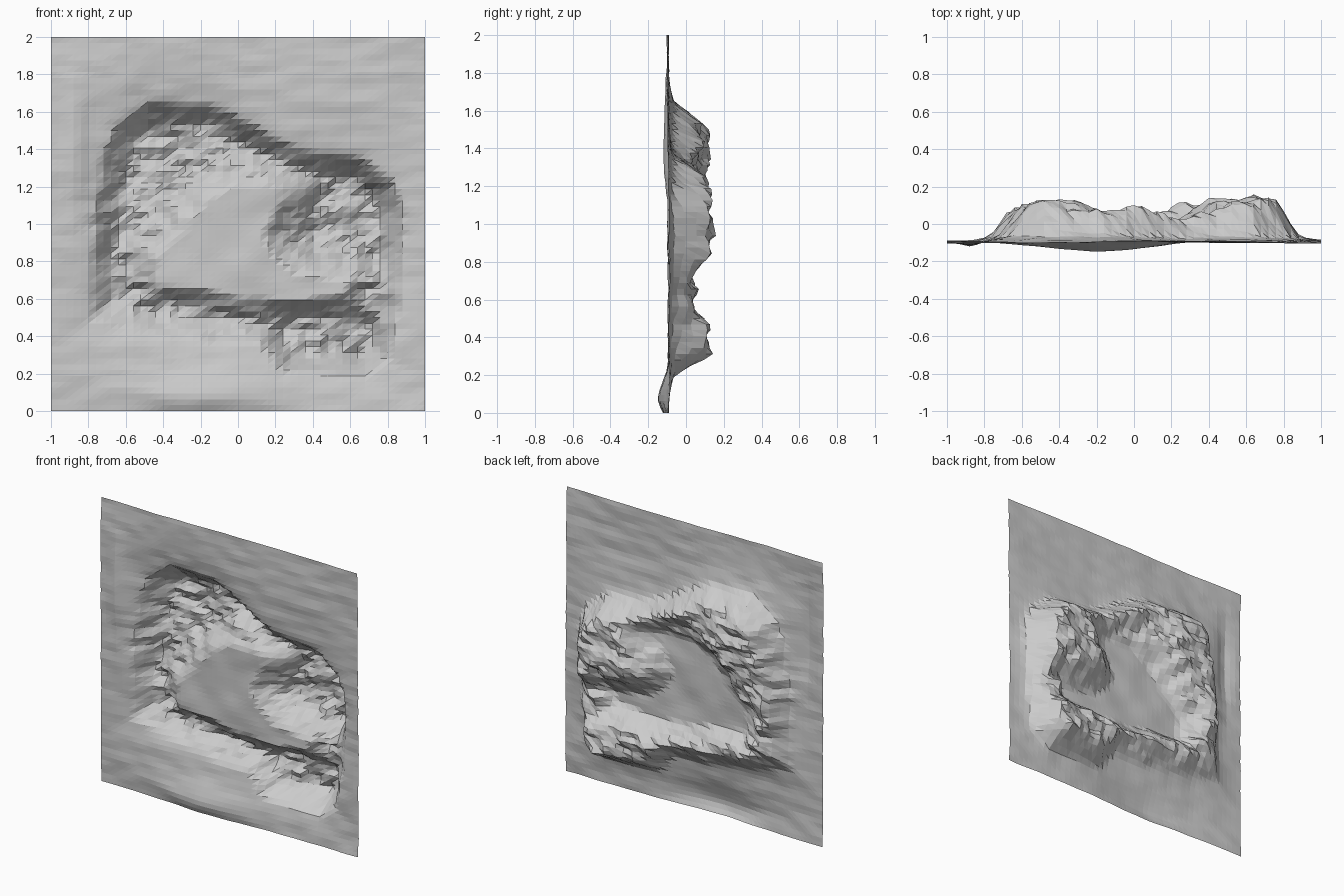
import bpy, bmesh, math
from mathutils import Vector, noise

if "Cube" in bpy.data.objects:
    bpy.data.objects.remove(bpy.data.objects["Cube"])

NX, NZ = 50, 64

# Outlines in (x, z): outer foot of the raised ring, and the sunken floor inside it
OUTER = [(-0.5, 1.64), (-0.15, 1.64), (0.05, 1.54), (0.3, 1.4), (0.68, 1.34), (0.84, 1.2),
         (0.89, 1.0), (0.86, 0.6), (0.81, 0.28), (0.68, 0.19), (0.25, 0.21), (0.12, 0.36),
         (-0.2, 0.38), (-0.5, 0.43), (-0.79, 0.5), (-0.76, 1.1), (-0.67, 1.52)]
FLOOR = [(-0.42, 0.66), (-0.42, 0.82), (-0.27, 0.97), (-0.15, 1.14), (0.0, 1.2), (0.17, 1.22),
         (0.24, 1.2), (0.24, 1.12), (0.14, 0.97), (0.2, 0.84), (0.3, 0.73), (0.6, 0.69),
         (0.58, 0.62), (0.3, 0.59), (0.0, 0.6), (-0.2, 0.65)]
# Crest levels (x, z, y)
CREST = [(-0.62, 1.3, 0.08), (-0.45, 1.42, 0.12), (-0.15, 1.45, 0.08), (0.1, 1.35, 0.09),
         (0.38, 1.2, 0.09), (0.65, 1.2, 0.12), (0.38, 0.93, 0.13), (0.65, 0.9, 0.13),
         (0.72, 0.6, 0.04), (0.66, 0.35, 0.13), (0.4, 0.42, 0.09), (0.0, 0.49, 0.05),
         (-0.35, 0.54, 0.04), (-0.62, 0.65, 0.04), (-0.62, 0.95, 0.07)]


def signed_distance(x, z, poly):
    """Positive inside the outline, negative outside."""
    best, inside = 9.0, False
    for (ax, az), (bx, bz) in zip(poly, poly[1:] + poly[:1]):
        dx, dz = bx - ax, bz - az
        t = max(0, min(1, ((x - ax) * dx + (z - az) * dz) / (dx * dx + dz * dz)))
        best = min(best, math.hypot(x - ax - t * dx, z - az - t * dz))
        if (az > z) != (bz > z) and x < ax + (z - az) * dx / dz:
            inside = not inside
    return best if inside else -best


def ramp(t):
    return max(0.0, min(1.0, t))


def rough(x, z, fx, fz, seed):
    return noise.noise(Vector((x * fx, z * fz, seed)))


def level(x, z):
    w = [1 / ((x - a) ** 2 + (z - b) ** 2 + 0.004) ** 2 for a, b, _ in CREST]
    return sum(k * c[2] for k, c in zip(w, CREST)) / sum(w)


def height(x, z):
    # gently rippled backing sheet, dipped low down and on the left
    base = -0.097 + 0.014 * rough(x, z, 1.6, 3, 2.3) + 0.007 * rough(x, z, 6, 13, 5.1)
    base -= 0.055 * math.exp(-((x + 0.2) / 0.35) ** 2 - ((z - 0.08) / 0.1) ** 2)
    base -= 0.02 * math.exp(-((x + 0.87) / 0.05) ** 2 - ((z - 1.4) / 0.35) ** 2)
    # ragged walls: shift the lookup point by noise
    px = x + 0.025 * rough(x, z, 7, 13, 8.4)
    pz = z + 0.012 * rough(x, z, 9, 9, 3.7)
    d_out = signed_distance(px, pz, OUTER)
    if d_out <= 0:
        return base + 0.03 * math.exp(d_out / 0.08)
    d_in = -signed_distance(px, pz, FLOOR)
    top = level(x, z) + 0.04 * rough(x, z, 8, 11, 6.6) + 0.03 * rough(x, z, 15, 21, 1.2)
    floor = -0.058 + 0.01 * rough(x, z, 5, 8, 4.4)
    outer_wall = base + 0.03 + (top - base - 0.03) * ramp(d_out / 0.12)
    inner_wall = floor + (top - floor) * ramp(d_in / (0.2 if z > 0.66 else 0.1))
    # broken rock on the inner slopes
    if 0 < d_in < 0.25:
        inner_wall += 0.03 * rough(x, z, 9, 13, 9.5) * min(1, d_in / 0.06)
    return min(outer_wall, inner_wall)


# Relief panel: one flat-faceted sheet pushed out into a hollow ring
bm = bmesh.new()
grid = []
for j in range(NZ + 1):
    z = 2 * j / NZ
    grid.append([bm.verts.new((x, height(x, z), z))
                 for x in (2 * i / NX - 1 for i in range(NX + 1))])
for lo, hi in zip(grid, grid[1:]):
    for i in range(NX):
        bm.faces.new((lo[i], lo[i + 1], hi[i + 1], hi[i]))
bmesh.ops.triangulate(bm, faces=bm.faces[:], quad_method='FIXED')
mesh = bpy.data.meshes.new("relief_panel")
bm.to_mesh(mesh)
bm.free()
bpy.context.collection.objects.link(bpy.data.objects.new("relief_panel", mesh))
